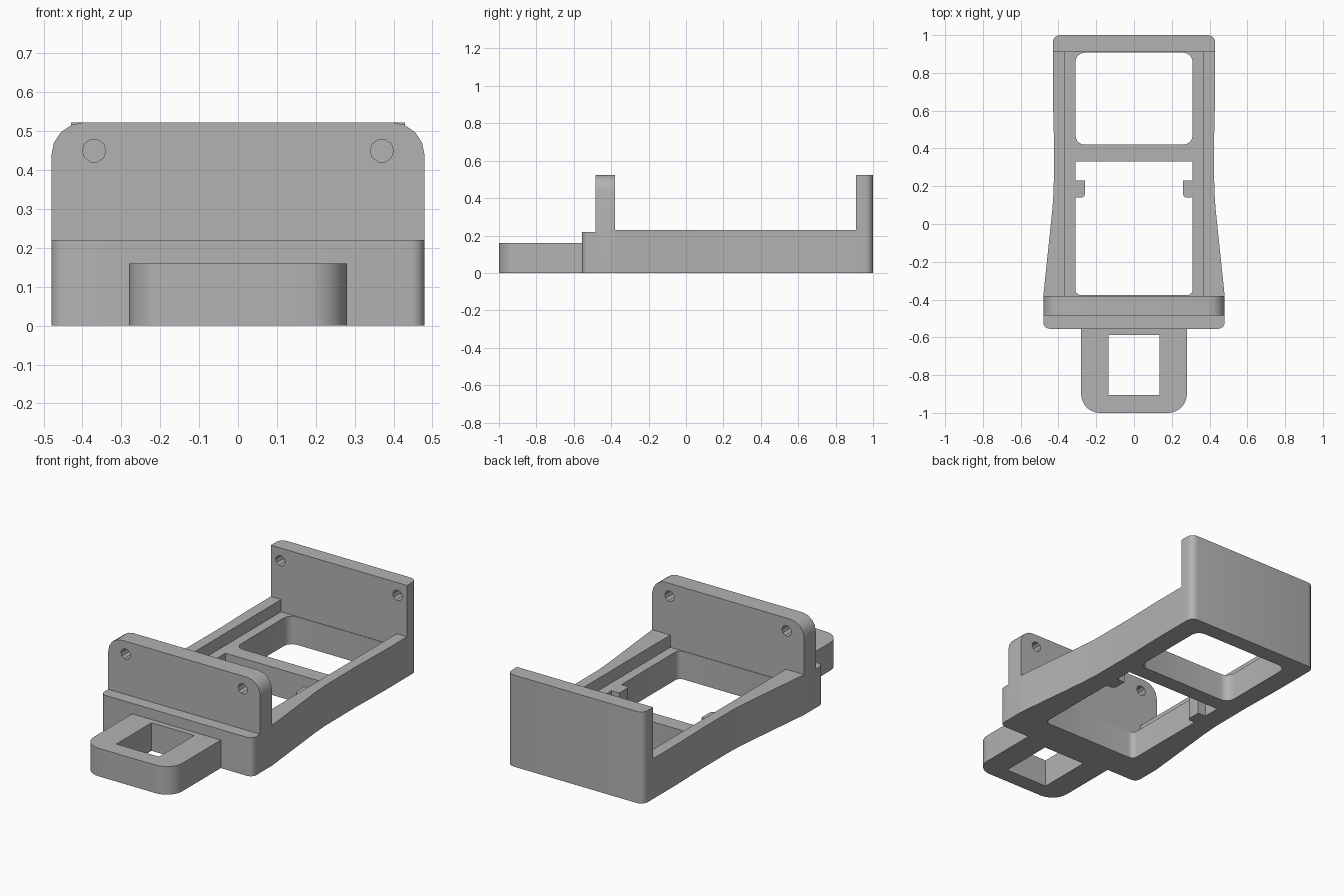
import bpy, bmesh, math
from mathutils import Vector

if "Cube" in bpy.data.objects:
    bpy.data.objects.remove(bpy.data.objects["Cube"])

grey = bpy.data.materials.new("plain grey")
grey.use_nodes = True
COLOUR = (0.45, 0.45, 0.45, 1)
grey.diffuse_color = COLOUR
grey.node_tree.nodes["Principled BSDF"].inputs["Base Color"].default_value = COLOUR


def symmetric(half, steps=5):
    """Closed outline from its +x half (x, y, optional corner radius), bottom to top."""
    half = [(p + (0,))[:3] for p in half]
    full = half + [(-x, y, r) for x, y, r in reversed(half)]
    outline = []
    for i, (x, y, r) in enumerate(full):
        corner = Vector((x, y))
        if not r:
            outline.append(corner)
            continue
        u = (Vector(full[i - 1][:2]) - corner).normalized()
        v = (Vector(full[(i + 1) % len(full)][:2]) - corner).normalized()
        for k in range(steps + 1):
            t = math.pi / 2 * k / steps
            outline.append(corner + r * (u * (1 - math.sin(t)) + v * (1 - math.cos(t))))
    return outline


def prism(name, outline, start, end, along_y=False):
    """Extrude an outline along z, or an x-z profile along y."""
    bm = bmesh.new()
    rings = [[bm.verts.new((a, d, b) if along_y else (a, b, d)) for a, b in outline]
             for d in (start, end)]
    for ring in rings:
        bm.faces.new(ring)
    n = len(outline)
    for i in range(n):
        j = (i + 1) % n
        bm.faces.new((rings[0][i], rings[0][j], rings[1][j], rings[1][i]))
    bmesh.ops.recalc_face_normals(bm, faces=bm.faces)
    mesh = bpy.data.meshes.new(name)
    bm.to_mesh(mesh)
    bm.free()
    mesh.materials.append(grey)
    obj = bpy.data.objects.new(name, mesh)
    bpy.context.collection.objects.link(obj)
    return obj


def activate(obj):
    bpy.ops.object.select_all(action='DESELECT')
    obj.select_set(True)
    bpy.context.view_layer.objects.active = obj


def cut(obj, *cutters):
    for cutter in cutters:
        mod = obj.modifiers.new("cut", 'BOOLEAN')
        mod.operation, mod.solver, mod.object = 'DIFFERENCE', 'EXACT', cutter
        activate(obj)
        bpy.ops.object.modifier_apply(modifier=mod.name)
        bpy.data.objects.remove(cutter)


def screw_holes(start, end):
    """Pair of round cutters running along y."""
    circle = [(0.03 * math.cos(math.tau * k / 10), 0.03 * math.sin(math.tau * k / 10))
              for k in range(10)]
    return [prism("hole_cutter", [(side * 0.37 + a, 0.45 + b) for a, b in circle],
                  start, end, True) for side in (-1, 1)]


# Tapered frame with raised side rails around a recessed ledge
frame = prism("frame", symmetric([(0.48, -0.38), (0.432, 0.08), (0.425, 0.18),
                                  (0.424, 0.45), (0.43, 0.7), (0.43, 0.91)]), 0, 0.23)
channel = prism("channel_cutter", symmetric([(0.365, -0.5), (0.365, 1.1)]), 0.16, 0.4)
back_window = prism("back_window_cutter",
                    symmetric([(0.31, 0.42, 0.05), (0.31, 0.907, 0.05)]), -0.1, 0.3)
# The front window leaves a small retaining lug on each side
front_window = prism("front_window_cutter", symmetric(
    [(0.31, -0.377, 0.03), (0.31, 0.14), (0.26, 0.14, 0.02), (0.26, 0.23),
     (0.31, 0.23), (0.31, 0.33)]), -0.1, 0.3)
cut(frame, channel, back_window, front_window)

# Upright front plate with rounded top corners and through holes
front_plate = prism("front_plate", symmetric([(0.48, 0), (0.48, 0.523, 0.085)], 4),
                    -0.485, -0.38, True)
cut(front_plate, *screw_holes(-0.6, -0.3))

# Upright back wall with rounded rear edges and blind holes
back_wall = prism("back_wall", symmetric([(0.43, 0.91), (0.43, 1, 0.04)]), 0, 0.523)
cut(back_wall, *screw_holes(0.85, 0.97))

# Low step in front of the plate
front_step = prism("front_step", symmetric([(0.48, -0.555, 0.035), (0.48, -0.485)]), 0, 0.22)

# Loop at the front end
front_loop = prism("front_loop", symmetric([(0.28, -1, 0.1), (0.28, -0.555)], 8), 0, 0.16)
cut(front_loop, prism("loop_cutter", symmetric([(0.135, -0.905), (0.135, -0.587)]), -0.1, 0.3))

for part in (frame, front_plate, back_wall, front_step, front_loop):
    activate(part)
    bpy.ops.object.shade_smooth_by_angle(angle=math.radians(30))
